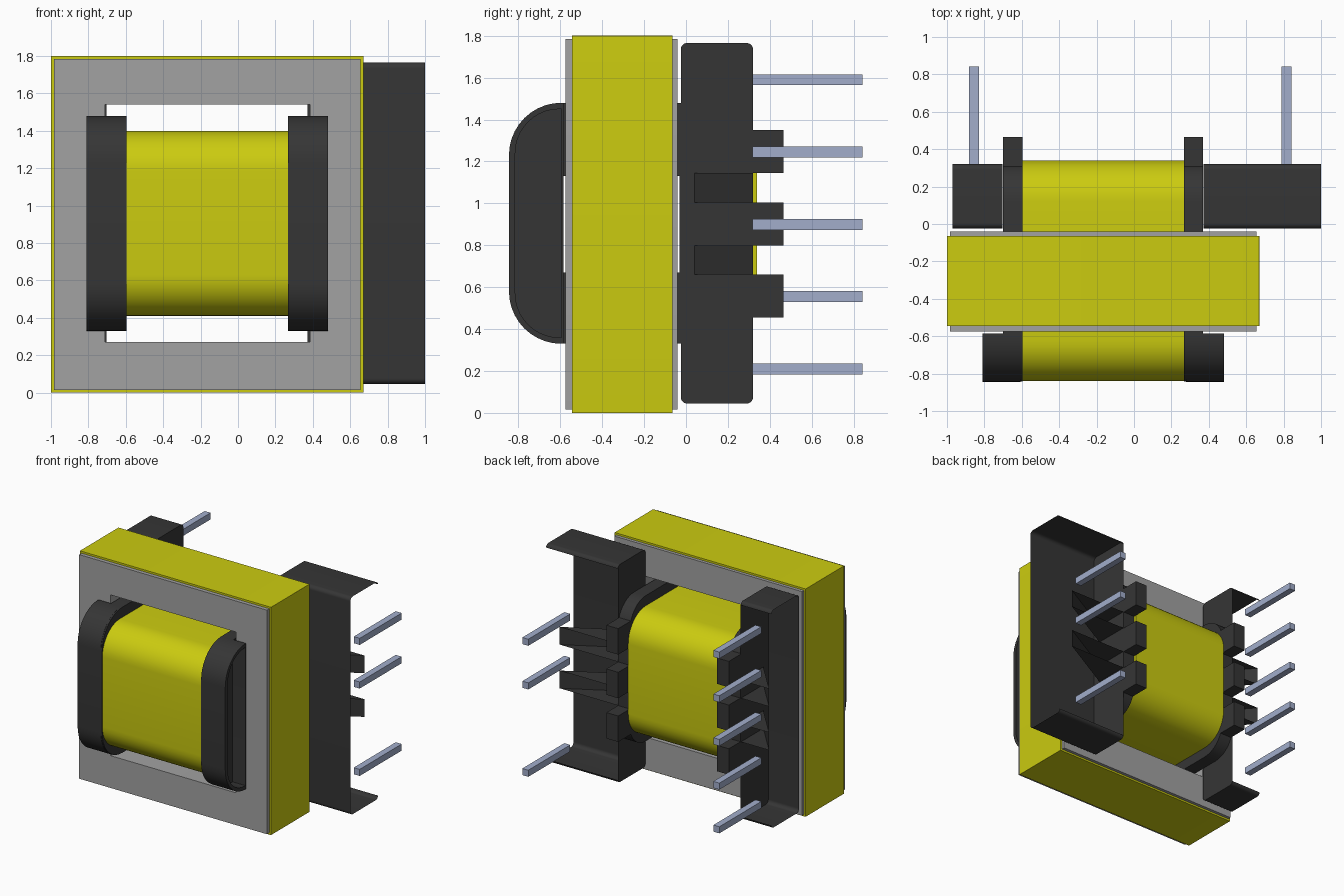
import bpy, bmesh, math

if "Cube" in bpy.data.objects:
    bpy.data.objects.remove(bpy.data.objects["Cube"], do_unlink=True)


def material(name, rgb):
    m = bpy.data.materials.new(name)
    m.use_nodes = True
    m.diffuse_color = (*rgb, 1)
    bsdf = next(n for n in m.node_tree.nodes if n.type == 'BSDF_PRINCIPLED')
    bsdf.inputs["Base Color"].default_value = (*rgb, 1)
    return m


YELLOW = material("yellow tape", (0.60, 0.60, 0.005))
GREY = material("ferrite grey", (0.36, 0.36, 0.36))
DARK = material("dark plastic", (0.036, 0.036, 0.036))
STEEL = material("bluish steel", (0.36, 0.42, 0.60))


def finish(name, bm, mat):
    bmesh.ops.recalc_face_normals(bm, faces=bm.faces)
    me = bpy.data.meshes.new(name)
    bm.to_mesh(me)
    bm.free()
    me.materials.append(mat)
    me.shade_smooth()
    me.set_sharp_from_angle(angle=math.radians(30))
    ob = bpy.data.objects.new(name, me)
    bpy.context.collection.objects.link(ob)
    return ob


def box(name, x, y, z, mat):
    bm = bmesh.new()
    bmesh.ops.create_cube(bm, size=1)
    for v in bm.verts:
        v.co = [(r[0] + r[1]) / 2 + c * (r[1] - r[0]) for r, c in zip((x, y, z), v.co)]
    return finish(name, bm, mat)


def rounded(a, b, radii, steps=10):
    """Rounded rectangle; radii for corners (a0 b0), (a1 b0), (a1 b1), (a0 b1)."""
    pts = []
    corners = [(a[0], b[0], 1, 1), (a[1], b[0], -1, 1), (a[1], b[1], -1, -1), (a[0], b[1], 1, -1)]
    for i, (ca, cb, sa, sb) in enumerate(corners):
        r = max(radii[i], 0.001)
        for k in range(steps + 1):
            t = math.pi + i * math.pi / 2 + k * math.pi / 2 / steps
            pts.append((ca + sa * r + r * math.cos(t), cb + sb * r + r * math.sin(t)))
    return pts


def ring(name, axis, span, outer, inner, mat):
    """Tube with an outer and an inner outline, running along x or y."""
    bm = bmesh.new()

    def loop(pts, s):
        return [bm.verts.new((s, p, q) if axis == 'x' else (p, s, q)) for p, q in pts]
    rows = [loop(outer, span[0]), loop(outer, span[1]), loop(inner, span[1]), loop(inner, span[0])]
    n = len(outer)
    for i in range(4):
        r, s = rows[i], rows[(i + 1) % 4]
        for k in range(n):
            j = (k + 1) % n
            bm.faces.new((r[k], r[j], s[j], s[k]))
    return finish(name, bm, mat)


SQ = (0, 0, 0, 0)

# Core frame with centre leg, wrapped in tape
frame = rounded((-0.985, 0.655), (0.015, 1.785), SQ)
ring("core_frame", 'y', (-0.575, -0.04), frame,
     rounded((-0.71, 0.385), (0.27, 1.54), SQ), GREY)
box("core_centre_leg", (-0.72, 0.395), (-0.57, -0.045), (0.67, 1.13), GREY)
ring("core_tape", 'y', (-0.545, -0.065),
     rounded((-1.0, 0.67), (0, 1.8), SQ), frame, YELLOW)

# Winding around the centre leg
hole = rounded((-0.585, -0.03), (0.67, 1.13), SQ)
ring("winding", 'x', (-0.597, 0.267),
     rounded((-0.84, 0.34), (0.41, 1.40), (0.22,) * 4), hole, YELLOW)


def pin_carrier(name, x_in, x_out):
    """Thin shell block, open at its back and its outer end."""
    outline = rounded((-0.025, 0.32), (0.045, 1.765), (0.03,) * 4)
    bm = bmesh.new()
    a, b = [[bm.verts.new((x, p, q)) for p, q in outline] for x in (x_in, x_out)]
    bm.faces.new(a)
    n = len(a)
    for k in range(n):
        j = (k + 1) % n
        if min(a[k].co.y, a[j].co.y) < 0.3195:
            bm.faces.new((a[k], a[j], b[j], b[k]))
    finish(name, bm, DARK)


def wire_groove(name, x_in, x_out, z0, z1):
    """Open groove with a sloping floor and two triangular walls."""
    bm = bmesh.new()
    tri = [(x_in, 0.04), (x_out, 0.32), (x_in, 0.32)]
    lo, hi = [[bm.verts.new((x, y, z)) for x, y in tri] for z in (z0, z1)]
    bm.faces.new(lo)
    bm.faces.new(hi)
    bm.faces.new((lo[0], lo[1], hi[1], hi[0]))
    finish(name, bm, DARK)


PIN_Z = (0.21, 0.555, 0.90, 1.245, 1.59)
# side: name, flange inner x, flange outer x, cup end, carrier end, pin x, pin rows
sides = [("left", 0.267, 0.37, 0.48, 1.0, 0.815, (0, 2, 3)),
         ("right", -0.597, -0.70, -0.81, -0.97, -0.855, (0, 1, 2, 3, 4))]

for side, xi, xo, cup, end, px, rows in sides:
    s = 1 if xo > 0 else -1
    # Bobbin flange and its front cup
    ring(side + "_flange", 'x', (xi, xo),
         rounded((-0.842, 0.32), (0.33, 1.48), (0.25, 0.2, 0.2, 0.25)), hole, DARK)
    ring(side + "_flange_cup", 'x', (xi + s * 0.01, cup),
         rounded((-0.845, -0.585), (0.33, 1.48), (0.25, 0, 0, 0.25)),
         rounded((-0.815, -0.595), (0.36, 1.45), (0.21, 0, 0, 0.21)), DARK)
    # Carrier block with wire grooves
    pin_carrier(side + "_pin_carrier", xo + s * 0.002, end)
    for i, (z0, z1) in enumerate([(0.66, 0.80), (1.005, 1.145)]):
        wire_groove(f"{side}_wire_groove_{i + 1}", xo + s * 0.004,
                    0.88 if s > 0 else -0.95, z0, z1)
    # Teeth at the back of the flange
    for i, (z0, z1) in enumerate([(0.455, 0.66), (0.80, 1.005), (1.145, 1.35)]):
        box(f"{side}_tooth_{i + 1}", sorted((xi, xo)), (0.30, 0.465), (z0, z1), DARK)
    # Pins
    for i in rows:
        z = PIN_Z[i]
        box(f"{side}_pin_{i + 1}", (px - 0.026, px + 0.026), (0.318, 0.842),
            (z - 0.026, z + 0.026), STEEL)
